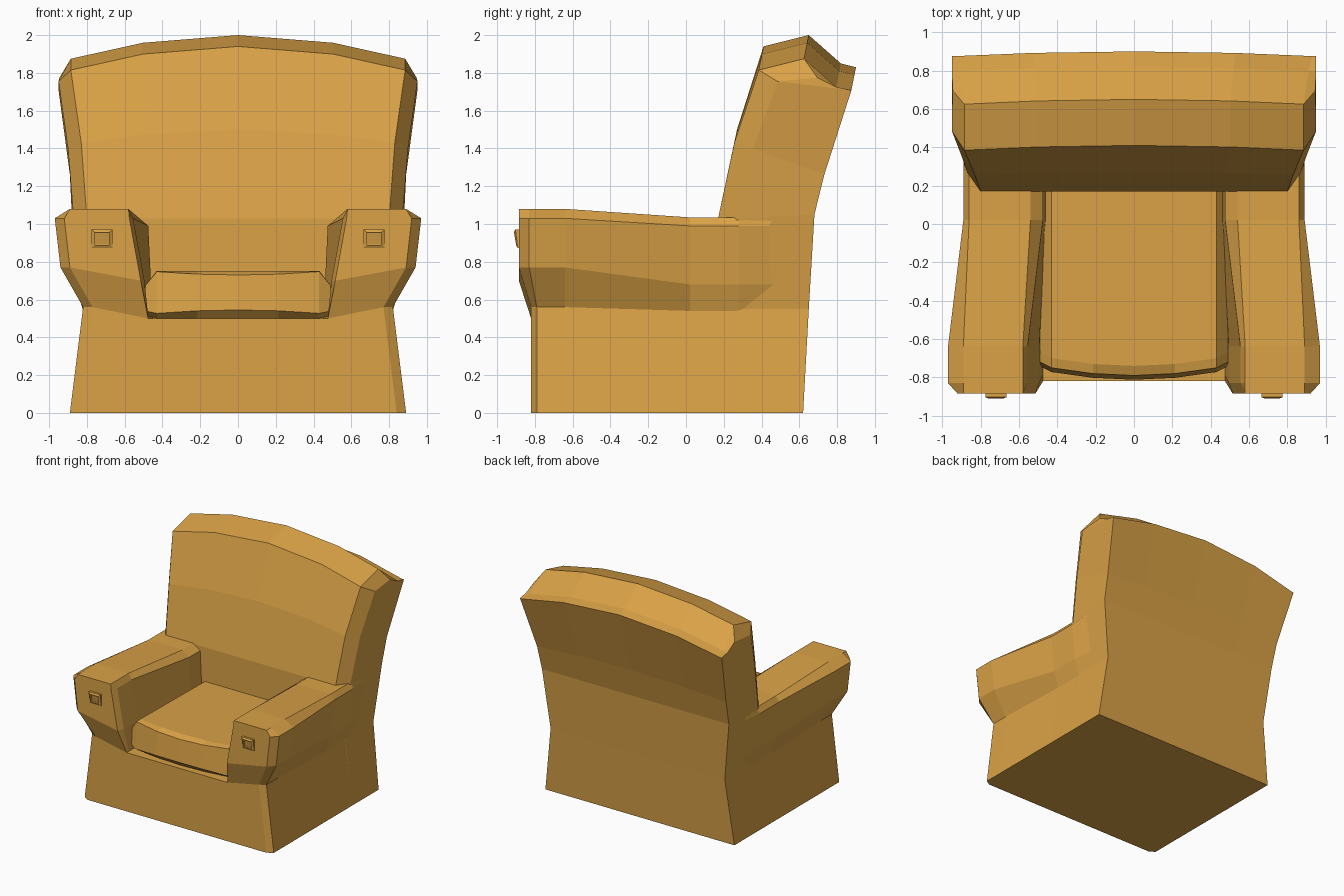
import bpy, bmesh

if "Cube" in bpy.data.objects:
    bpy.data.objects.remove(bpy.data.objects["Cube"])

mat = bpy.data.materials.new("mustard_fabric")
mat.diffuse_color = (0.70, 0.36, 0.062, 1)
mat.use_nodes = True
mat.node_tree.nodes["Principled BSDF"].inputs["Base Color"].default_value = mat.diffuse_color


def make(name, verts, faces):
    me = bpy.data.meshes.new(name)
    bm = bmesh.new()
    vs = [bm.verts.new(v) for v in verts]
    for f in faces:
        bm.faces.new([vs[i] for i in f])
    bmesh.ops.recalc_face_normals(bm, faces=bm.faces)
    bm.to_mesh(me)
    bm.free()
    me.materials.append(mat)
    ob = bpy.data.objects.new(name, me)
    bpy.context.collection.objects.link(ob)
    return ob


def loft(name, rings):
    """Skin closed rings; each end is capped with strips pairing point i with n-1-i."""
    n = len(rings[0])
    verts = [p for r in rings for p in r]
    faces = []
    for k in range(len(rings) - 1):
        for i in range(n):
            j = (i + 1) % n
            faces.append((k * n + i, k * n + j, (k + 1) * n + j, (k + 1) * n + i))
    for base in (0, (len(rings) - 1) * n):
        for i in range(n // 2 - 1):
            faces.append((base + i, base + i + 1, base + n - 2 - i, base + n - 1 - i))
    return make(name, verts, faces)


# Backrest: side profile (y, z, half width, outer-edge half width), swept across the width
profile = [(.17, 0, .85, .89), (.17, .55, .78, .82), (.17, 1.03, .80, .87),
           (.27, 1.5, .83, .90), (.41, 1.94, .885, .95), (.65, 2.0, .885, .945),
           (.82, 1.85, .91, .95), (.90, 1.83, .93, .95), (.74, 1.3, .87, .89),
           (.68, 1.05, .86, .88), (.65, .55, .80, .82), (.62, 0, .87, .89)]


def back_ring(u, outer=False):
    ring = []
    for i, (y, z, w, wo) in enumerate(profile):
        k = min(max((z - 1.05) / .8, 0), 1) * u * u      # arched, bowed top
        y, z = y - .025 * k, z - .125 * k
        if outer:                                        # chamfered side edge
            y += .1 if i < 5 else .07 if i == 5 else 0
            z -= (0, 0, 0, .03, .06, .10)[i] if i < 6 else 0
            w = wo
        ring.append((u * w, y, z))
    return ring


loft("backrest", [back_ring(-1, True)] + [back_ring(u) for u in (-1, -.57, 0, .57, 1)]
     + [back_ring(1, True)])

# Arms: x/z cross-section at the front and the back, blended along the length
front = [(.89, 0), (.82, .56), (.94, .77), (.97, 1.03), (.89, 1.08),
         (.58, 1.08), (.555, 1.03), (.495, .70), (.475, .5), (.475, 0)]
rear = [(.89, 0), (.82, .54), (.86, .68), (.89, .99), (.86, 1.035),
        (.54, 1.035), (.475, .99), (.46, .67), (.45, .5), (.45, 0)]


def arm_ring(y, t, low=0.0, pinch=0.0, side=1):
    ring = []
    for i, (a, b) in enumerate(zip(front, rear)):
        x, z = a[0] + (b[0] - a[0]) * t, a[1] + (b[1] - a[1]) * t
        x += -pinch if i < 4 else pinch * .4 if 5 < i < 8 else 0
        ring.append((x * side, y + (low if z < .6 else 0), z))
    return ring


for label, s in (("right", 1), ("left", -1)):
    loft(label + "_arm", [arm_ring(-.885, 0, .065, .05, s), arm_ring(-.83, 0, .04, 0, s),
                          arm_ring(-.64, 0, 0, 0, s), arm_ring(.02, 1, 0, 0, s),
                          arm_ring(.28, 1, 0, 0, s), arm_ring(.58, 1, 0, .04, s)])

    # Small raised square stud with a recessed centre on the arm front
    steps = [(.055, -.88), (.055, -.897), (.038, -.905), (.036, -.89)]
    verts, faces = [], []
    for h, y in steps:
        for dx, dz in ((-1, -1), (1, -1), (1, 1), (-1, 1)):
            lean = .006 * dz if y < -.881 else 0
            verts.append((s * .72 + dx * h, y - lean, .922 + dz * h * .9))
    for k in range(3):
        for i in range(4):
            j = (i + 1) % 4
            faces.append((k * 4 + i, k * 4 + j, k * 4 + 4 + j, k * 4 + 4 + i))
    make(label + "_arm_stud", verts, faces + [(0, 1, 2, 3), (12, 13, 14, 15)])

# Base between the arms
loft("base", [[(x, -.82, 0), (x, -.82, .5), (x, .55, .5), (x, .55, 0)] for x in (-.485, .485)])

# Seat cushion: side profile swept across with a bowed front and rounded sides
cushion = [(.17, .5), (.17, .74), (-.74, .752), (-.79, .73), (-.812, .545), (-.77, .5)]


def cushion_ring(u, outer=False):
    ring = []
    for y, z in cushion:
        if y < 0:
            y += .04 * u * u + (.03 if outer else 0)
            z += (.018 if z > .6 else -.018) * u * u if .5 < z < .74 else 0
        if outer:
            z = .65 + (z - .65) * (.25 if z > .6 else .9)
        ring.append((u * (.49 if outer else .43), y, z))
    return ring


loft("seat_cushion", [cushion_ring(-1, True)] + [cushion_ring(u) for u in (-1, -.5, 0, .5, 1)]
     + [cushion_ring(1, True)])
